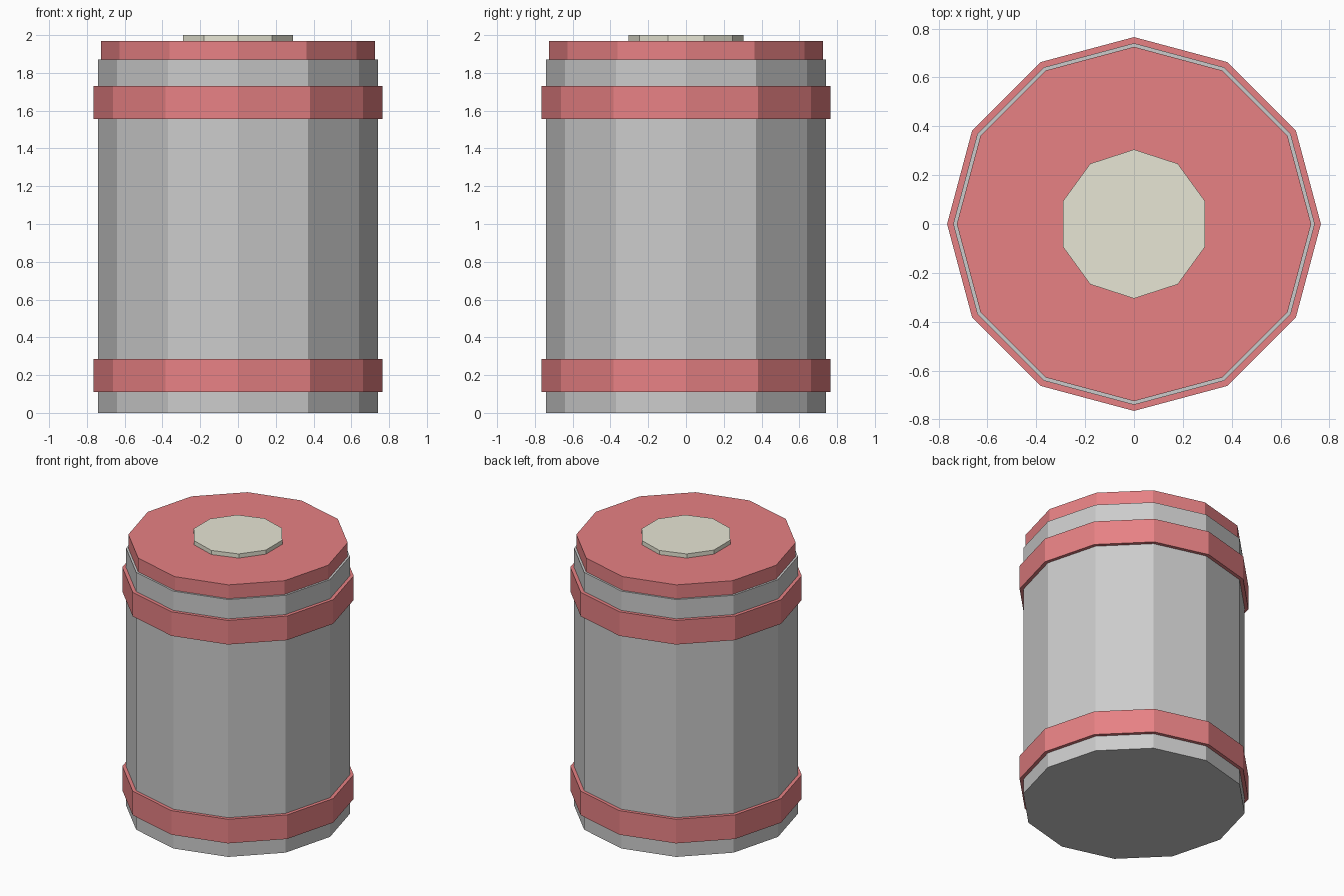
import bpy, bmesh
from math import sin, cos, tau

if "Cube" in bpy.data.objects:
    bpy.data.objects.remove(bpy.data.objects["Cube"])


def material(name, rgb):
    m = bpy.data.materials.new(name)
    m.diffuse_color = (*rgb, 1)
    m.use_nodes = True
    m.node_tree.nodes["Principled BSDF"].inputs["Base Color"].default_value = m.diffuse_color
    return m


def finish(name, bm, mat):
    bmesh.ops.recalc_face_normals(bm, faces=bm.faces)
    me = bpy.data.meshes.new(name)
    bm.to_mesh(me)
    bm.free()
    ob = bpy.data.objects.new(name, me)
    bpy.context.collection.objects.link(ob)
    if mat:
        me.materials.append(mat)


def loop(bm, r, z, sides):
    # First corner points to +y
    return [bm.verts.new((r * sin(tau * i / sides), r * cos(tau * i / sides), z))
            for i in range(sides)]


def bridge(bm, a, b):
    n = len(a)
    for i in range(n):
        j = (i + 1) % n
        bm.faces.new((a[i], a[j], b[j], b[i]))


def prism(name, r, z0, z1, sides=12, mat=None):
    bm = bmesh.new()
    low, high = loop(bm, r, z0, sides), loop(bm, r, z1, sides)
    bridge(bm, low, high)
    bm.faces.new(low)
    bm.faces.new(high)
    finish(name, bm, mat)


def band(name, r_in, r_out, z0, z1, sides=12, mat=None):
    bm = bmesh.new()
    loops = [loop(bm, r, z, sides) for r, z in
             ((r_in, z0), (r_out, z0), (r_out, z1), (r_in, z1))]
    for k in range(4):
        bridge(bm, loops[k], loops[(k + 1) % 4])
    finish(name, bm, mat)


red = material("red", (0.8, 0.22, 0.23))
cream = material("cream", (0.8, 0.79, 0.66))

# Can body and its two raised bands
prism("body", 0.74, 0, 1.87)
for name, z in (("lower_band", 0.11), ("upper_band", 1.555)):
    band(name, 0.735, 0.765, z, z + 0.175, mat=red)

# Lid and central cap
prism("lid", 0.725, 1.87, 1.97, mat=red)
prism("cap", 0.305, 1.97, 2.0, sides=10, mat=cream)
